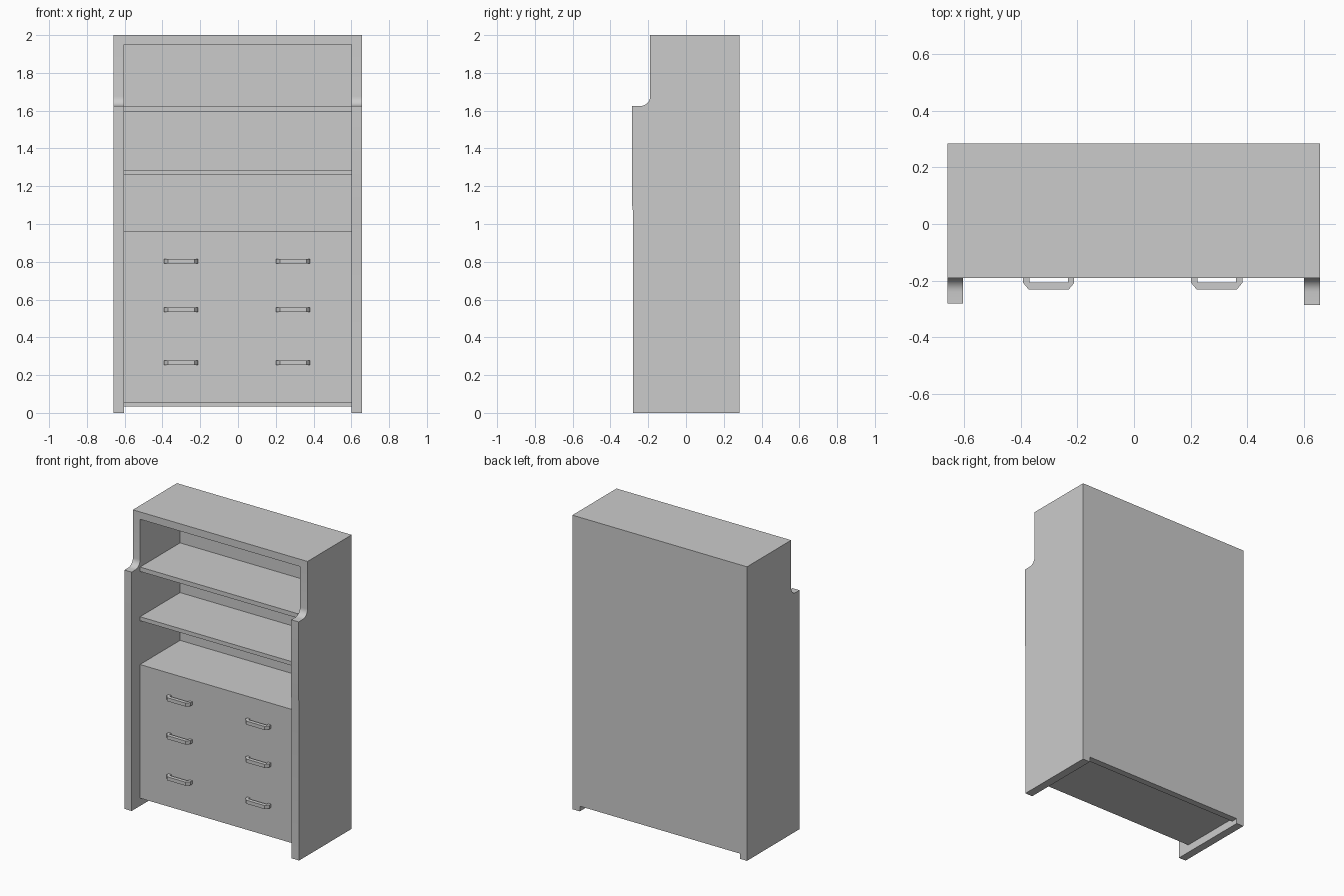
import bpy, bmesh, math
from mathutils import Vector

if "Cube" in bpy.data.objects:
    bpy.data.objects.remove(bpy.data.objects["Cube"])


def prism(name, points, direction):
    """Extrude a closed 3D outline along a direction vector."""
    bm = bmesh.new()
    face = bm.faces.new([bm.verts.new(p) for p in points])
    res = bmesh.ops.extrude_face_region(bm, geom=[face], use_keep_orig=True)
    moved = [v for v in res["geom"] if isinstance(v, bmesh.types.BMVert)]
    bmesh.ops.translate(bm, verts=moved, vec=Vector(direction))
    bmesh.ops.recalc_face_normals(bm, faces=bm.faces)
    mesh = bpy.data.meshes.new(name)
    bm.to_mesh(mesh)
    bm.free()
    obj = bpy.data.objects.new(name, mesh)
    bpy.context.collection.objects.link(obj)
    return obj


def box(name, x0, x1, y0, y1, z0, z1):
    return prism(name, [(x0, y0, z0), (x1, y0, z0), (x1, y1, z0), (x0, y1, z0)],
                 (0, 0, z1 - z0))


def smooth(obj):
    bpy.ops.object.select_all(action="DESELECT")
    obj.select_set(True)
    bpy.context.view_layer.objects.active = obj
    bpy.ops.object.shade_smooth_by_angle(angle=math.radians(30))


FRONT, BACK, INNER_BACK = -0.19, 0.284, 0.24
X0, X1, X2, X3 = -0.658, -0.604, 0.600, 0.656
R = 0.05  # cove radius on the side panels


def side_panel(name, x0, x1, lower_y, upper_y):
    cove = [(FRONT - R + R * math.cos(a), 1.675 - R * math.sin(a))
            for a in (math.pi / 2 * i / 8 for i in range(9))]
    outline = [(BACK, 0), (BACK, 2), (FRONT, 2)] + cove
    outline += [(upper_y, 1.625), (upper_y, 1.10), (lower_y, 1.06), (lower_y, 0)]
    smooth(prism(name, [(x0, y, z) for y, z in outline], (x1 - x0, 0, 0)))


# Side panels with coved shoulders; the right one steps forward very slightly
side_panel("left_side_panel", X0, X1, -0.280, -0.281)
side_panel("right_side_panel", X2, X3, -0.280, -0.285)

# Carcass: top, back, shelves
box("top_panel", X1, X2, FRONT, BACK, 1.95, 2.0)
box("back_panel", X1, X2, INNER_BACK, BACK, 0.035, 1.95)
box("upper_shelf", X1, X2, FRONT, INNER_BACK, 1.595, 1.625)
box("lower_shelf", X1, X2, FRONT, INNER_BACK, 1.26, 1.287)

# Drawer chest with a flush front
box("drawer_chest", X1, X2, FRONT, INNER_BACK, 0.053, 0.962)

# Bar handles, three rows on each side
half = [(-0.090, FRONT), (-0.090, -0.208), (-0.070, -0.232)]
inner = [(0.068, FRONT), (0.068, -0.207), (-0.068, -0.207), (-0.068, FRONT)]
handle = half + [(-x, y) for x, y in reversed(half)] + inner
for row, z in enumerate((0.803, 0.545, 0.265)):
    for side, cx in (("left", -0.301), ("right", 0.292)):
        prism(f"{side}_handle_{row + 1}",
              [(cx + x, y, z - 0.012) for x, y in handle], (0, 0, 0.024))
